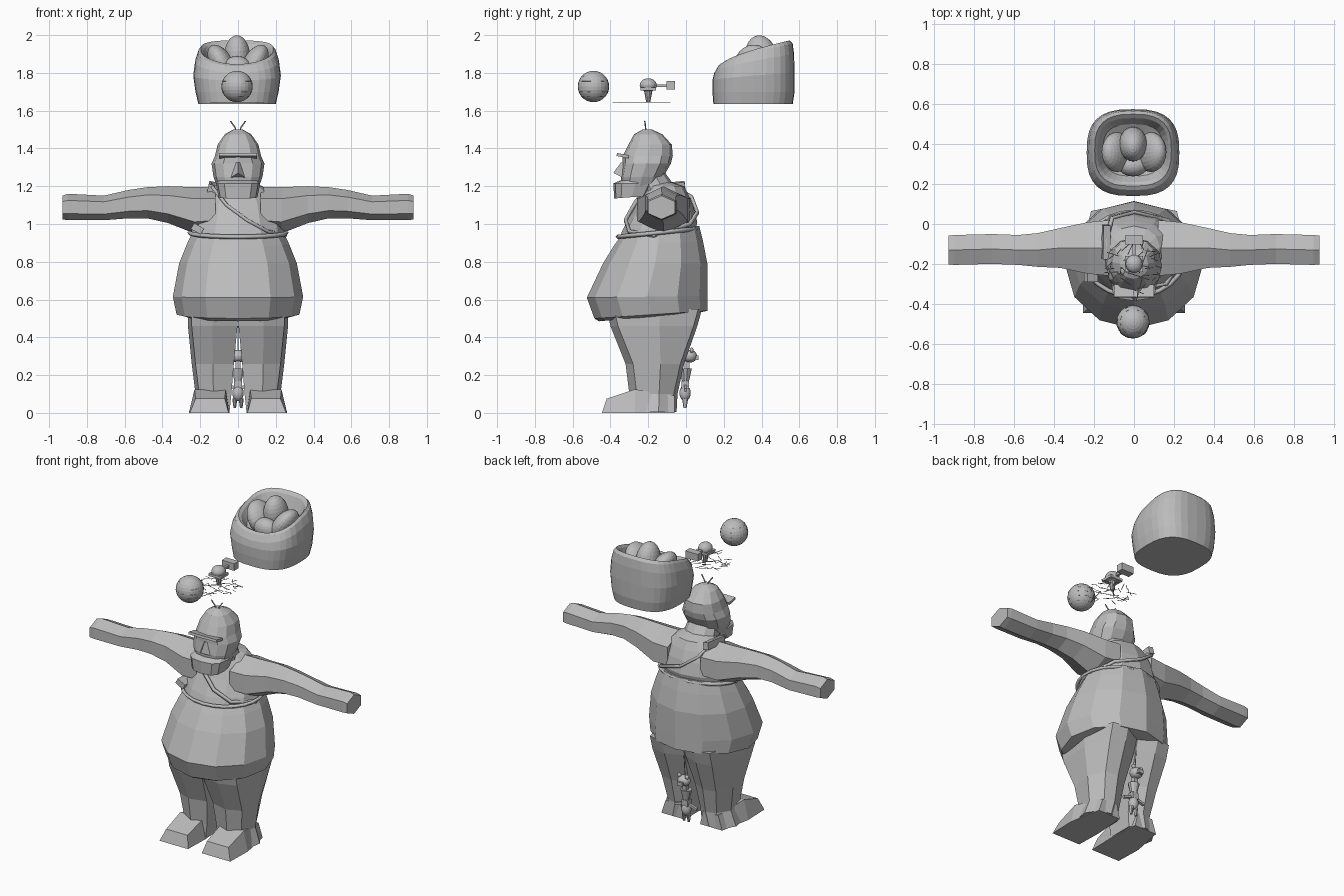
import bpy, bmesh, math, random
from mathutils import Vector, Matrix, Euler

random.seed(4)
if "Cube" in bpy.data.objects:
    bpy.data.objects.remove(bpy.data.objects["Cube"])

GREY = (0.5, 0.5, 0.5, 1)
mat = bpy.data.materials.new("plain grey")
mat.use_nodes = True
mat.diffuse_color = GREY
mat.node_tree.nodes["Principled BSDF"].inputs["Base Color"].default_value = GREY
smooth_parts = []


def add(name, data, smooth=False):
    ob = bpy.data.objects.new(name, data)
    bpy.context.collection.objects.link(ob)
    data.materials.append(mat)
    if smooth:
        smooth_parts.append(ob)
    return ob


def finish(name, bm, smooth=False):
    bmesh.ops.recalc_face_normals(bm, faces=bm.faces)
    me = bpy.data.meshes.new(name)
    bm.to_mesh(me)
    bm.free()
    return add(name, me, smooth)


def loft(name, rings, smooth=False):
    """Skin a stack of point rings and cap both ends."""
    bm = bmesh.new()
    loops = [[bm.verts.new(p) for p in r] for r in rings]
    n = len(loops[0])
    for a, b in zip(loops, loops[1:]):
        for i in range(n):
            j = (i + 1) % n
            bm.faces.new((a[i], a[j], b[j], b[i]))
    bm.faces.new(loops[0][::-1])
    bm.faces.new(loops[-1])
    return finish(name, bm, smooth)


def ring(zf, zb, w, yf, yb, n=12, p=1.0, cx=0.0, ease=1.0):
    """Level ring from front yf to back yb; height runs from zf to zb."""
    pts = []
    for i in range(n):
        a = math.tau * i / n - math.pi / 2
        c, s = math.cos(a), math.sin(a)
        c = math.copysign(abs(c) ** p, c)
        s = math.copysign(abs(s) ** p, s)
        t = (s + 1) / 2
        pts.append((cx + w * c, yf + (yb - yf) * t, zf + (zb - zf) * t ** ease))
    return pts


def prim(kind, name, loc, size, rot=(0, 0, 0), smooth=False):
    bm = bmesh.new()
    if kind == "box":
        bmesh.ops.create_cube(bm, size=2)
    elif kind == "ball":
        bmesh.ops.create_uvsphere(bm, u_segments=24, v_segments=14, radius=1)
    else:
        bmesh.ops.create_cone(bm, cap_ends=True, segments=10, radius1=0.5, radius2=1, depth=2)
    m = Matrix.LocRotScale(Vector(loc), Euler(rot), Vector(size))
    bmesh.ops.transform(bm, matrix=m, verts=bm.verts)
    return finish(name, bm, smooth)


def wire(name, paths, radius, cyclic=False):
    cu = bpy.data.curves.new(name, "CURVE")
    cu.dimensions = "3D"
    cu.bevel_depth = radius
    cu.bevel_resolution = 0
    for path in paths:
        sp = cu.splines.new("POLY")
        sp.points.add(len(path) - 1)
        sp.use_cyclic_u = cyclic
        for pt, co in zip(sp.points, path):
            pt.co = (*co, 1)
    return add(name, cu)


# Trunk
loft("belly", [ring(*r) for r in (
    (0.485, 0.53, 0.27, -0.46, 0.06), (0.50, 0.54, 0.325, -0.485, 0.115),
    (0.61, 0.62, 0.345, -0.525, 0.115), (0.79, 0.79, 0.312, -0.44, 0.113),
    (0.88, 0.91, 0.27, -0.385, 0.09), (0.93, 0.99, 0.24, -0.35, 0.07))])
loft("shirt", [ring(*r) for r in (
    (0.92, 0.97, 0.245, -0.355, 0.05), (0.97, 1.01, 0.24, -0.335, 0.06),
    (1.07, 1.09, 0.215, -0.28, 0.04), (1.14, 1.15, 0.19, -0.245, 0.015),
    (1.20, 1.20, 0.13, -0.22, -0.01), (1.22, 1.22, 0.08, -0.21, -0.07))])
wire("shirt_hem", [ring(0.932, 0.975, 0.257, -0.362, 0.06, 24)], 0.012, True)
strap = [(-0.13, -0.215, 1.19), (-0.06, -0.275, 1.10), (0.05, -0.32, 1.02), (0.16, -0.30, 0.96),
         (0.25, -0.17, 0.94), (0.17, 0.02, 1.00), (0.0, 0.06, 1.06), (-0.11, 0.03, 1.14), (-0.14, -0.08, 1.21)]
wire("shoulder_strap", [strap], 0.012, True)
prim("box", "strap_pad", (-0.14, -0.09, 1.195), (0.018, 0.085, 0.022), (0.1, 0.2, 0))
prim("box", "loose_shirt_fold", (-0.215, -0.2, 0.975), (0.03, 0.09, 0.018), (0, 0.5, 0))

# Arms, lofted along x: x, centre y, half depth, low z, high z
ARM = ((0.12, -0.12, 0.14, 0.96, 1.195), (0.23, -0.12, 0.13, 0.95, 1.195),
       (0.37, -0.12, 0.10, 1.005, 1.20), (0.48, -0.13, 0.085, 1.03, 1.195),
       (0.58, -0.13, 0.075, 1.03, 1.18), (0.71, -0.125, 0.075, 1.02, 1.15),
       (0.90, -0.13, 0.075, 1.02, 1.16), (0.93, -0.13, 0.072, 1.025, 1.15))
for side, label in ((1, "left"), (-1, "right")):
    rings = []
    for x, yc, hy, lo, hi in ARM:
        mid, h = (lo + hi) / 2, (hi - lo) / 2
        rings.append([(side * x, yc + hy * math.cos(a) / 0.87, mid + h * math.sin(a))
                      for a in (math.pi / 6 + k * math.pi / 3 for k in range(6))])
    loft(label + "_arm", rings)
    # Leg: z, inner x, outer x, front y, back y
    rings = []
    for z, xi, xo, yf, yb in ((0.005, 0.045, 0.26, -0.30, -0.05), (0.10, 0.035, 0.225, -0.30, -0.045),
                              (0.26, 0.022, 0.245, -0.32, -0.01), (0.46, 0.003, 0.265, -0.40, 0.06),
                              (0.55, 0.003, 0.265, -0.42, 0.085)):
        xm, ym = (xi + xo) / 2, (yf + yb) / 2
        rings.append([(side * x, y, z) for x, y in (
            (xi, yf + 0.03), (xm, yf), (xo - 0.02, yf + 0.04), (xo, ym + 0.03),
            (xo - 0.05, yb - 0.02), (xm - 0.02, yb), (xi, yb - 0.05))])
    loft(label + "_leg", rings)
    # Foot, lofted from heel to toe: y, inner x, outer x, top z
    rings = [[(side * xi, y, 0), (side * xo, y, 0), (side * (xo - 0.03), y + dy, top), (side * (xi + 0.02), y + dy, top)]
             for y, xi, xo, top, dy in ((-0.06, 0.06, 0.22, 0.09, 0), (-0.27, 0.045, 0.26, 0.125, 0),
                                        (-0.445, 0.05, 0.255, 0.075, 0.025))]
    loft(label + "_foot", rings)

# Head
loft("neck", [ring(1.12, 1.16, 0.12, -0.24, -0.03, 10), ring(1.27, 1.27, 0.10, -0.28, -0.11, 10)])
loft("jaw", [ring(1.135, 1.15, 0.103, -0.38, -0.19, 12, 0.7), ring(1.215, 1.215, 0.118, -0.385, -0.15, 12, 0.7),
             ring(1.23, 1.23, 0.11, -0.35, -0.16, 12, 0.8)])
loft("skull", [ring(z, z, w, yf, yb, 12, 0.85) for z, w, yf, yb in (
    (1.20, 0.112, -0.34, -0.15), (1.25, 0.13, -0.345, -0.12), (1.32, 0.14, -0.335, -0.08),
    (1.36, 0.122, -0.335, -0.07), (1.42, 0.108, -0.305, -0.075), (1.475, 0.07, -0.275, -0.125),
    (1.50, 0.025, -0.23, -0.18))])
loft("nose", [[(-0.04, -0.335, 1.245), (0.04, -0.335, 1.245), (0, -0.385, 1.27)],
              [(-0.012, -0.33, 1.325), (0.012, -0.33, 1.325), (0, -0.345, 1.325)]])
prim("box", "brow", (0, -0.335, 1.362), (0.1, 0.032, 0.008), (-0.2, 0, 0))
wire("hair_strands", [[(s * 0.008, -0.21, 1.48), (s * 0.015, -0.214, 1.51), (s * 0.04, -0.218, 1.545)]
                      for s in (1, -1)], 0.004)

# Floating ball with short raised stitches
BALL = Vector((-0.005, -0.49, 1.728))
prim("ball", "ball", BALL, (0.083,) * 3, smooth=True)
stitches = []
for lat in (-0.7, -0.35, 0, 0.35, 0.7):
    for k in range(10):
        a = random.uniform(0, math.tau)
        stitches.append([BALL + 0.083 * Vector((math.cos(b) * math.cos(lat), math.sin(b) * math.cos(lat), math.sin(lat)))
                         for b in (a, a + 0.12, a + 0.24)])
wire("ball_stitches", stitches, 0.0012)

# Small floating gadget over loose twigs
prim("cone", "gadget_stem", (0, -0.2, 1.675), (0.022, 0.022, 0.03))
prim("ball", "gadget_dome", (0, -0.2, 1.735), (0.042, 0.045, 0.036), smooth=True)
prim("box", "gadget_rim", (0, -0.2, 1.715), (0.045, 0.04, 0.008))
prim("box", "gadget_rod", (0, -0.13, 1.732), (0.008, 0.045, 0.007))
prim("box", "gadget_block", (0, -0.08, 1.735), (0.045, 0.023, 0.023))
twigs = []
for k in range(46):
    r, a, d = 0.13 * math.sqrt(random.random()), random.uniform(0, math.tau), random.uniform(0, math.pi)
    c = Vector((r * math.cos(a), -0.225 + r * math.sin(a), 1.645))
    half = Vector((math.cos(d), math.sin(d), 0)) * random.uniform(0.015, 0.04)
    twigs.append([c - half, c + half])
wire("loose_twigs", twigs, 0.002)

# Open sack with bulging contents
loft("sack", [ring(*r, 32, 0.72, -0.005, 0.65) for r in (
    (1.635, 1.635, 0.205, 0.145, 0.565), (1.70, 1.70, 0.22, 0.14, 0.575), (1.76, 1.80, 0.232, 0.14, 0.575),
    (1.80, 1.90, 0.222, 0.15, 0.572), (1.835, 1.955, 0.205, 0.17, 0.565), (1.845, 1.972, 0.192, 0.19, 0.55),
    (1.835, 1.955, 0.178, 0.21, 0.53), (1.79, 1.88, 0.15, 0.24, 0.50), (1.77, 1.84, 0.08, 0.30, 0.44))], True)
prim("ball", "sack_centre_bulge", (-0.005, 0.40, 1.88), (0.07, 0.085, 0.12), (0.2, 0, 0), True)
for s, label in ((1, "left"), (-1, "right")):
    prim("ball", f"sack_{label}_bulge", (s * 0.085, 0.36, 1.85), (0.06, 0.10, 0.11), (0, s * 0.55, 0), True)
prim("ball", "sack_front_bulge", (-0.005, 0.30, 1.82), (0.08, 0.06, 0.07), (0.4, 0, 0), True)

# Little toy behind the legs
prim("ball", "toy_head", (0, 0.02, 0.30), (0.04, 0.038, 0.034), smooth=True)
prim("box", "toy_snout", (0, 0.055, 0.293), (0.018, 0.012, 0.012))
prim("cone", "toy_chest", (0, -0.003, 0.197), (0.036, 0.034, 0.038))
prim("ball", "toy_belly", (0, -0.005, 0.105), (0.03, 0.03, 0.042), smooth=True)
prim("box", "toy_neck", (0, 0.005, 0.25), (0.014, 0.014, 0.025))
prim("box", "toy_waist", (0, -0.003, 0.15), (0.022, 0.02, 0.02))
for s, label in ((1, "left"), (-1, "right")):
    prim("ball", f"toy_{label}_ear", (s * 0.028, 0.03, 0.332), (0.014, 0.01, 0.014), smooth=True)
    prim("box", f"toy_{label}_arm", (s * 0.05, -0.003, 0.13), (0.03, 0.008, 0.008), (0, s * 0.3, 0))
    prim("cone", f"toy_{label}_leg", (s * 0.017, -0.005, 0.05), (0.014, 0.016, 0.025))
wire("toy_string", [[(0, 0.01, 0.33), (0, 0.02, 0.46)]], 0.003)

# Smooth only the rounded parts
for ob in bpy.context.view_layer.objects:
    ob.select_set(ob in smooth_parts)
bpy.context.view_layer.objects.active = smooth_parts[0]
bpy.ops.object.shade_smooth_by_angle(angle=math.radians(50))
